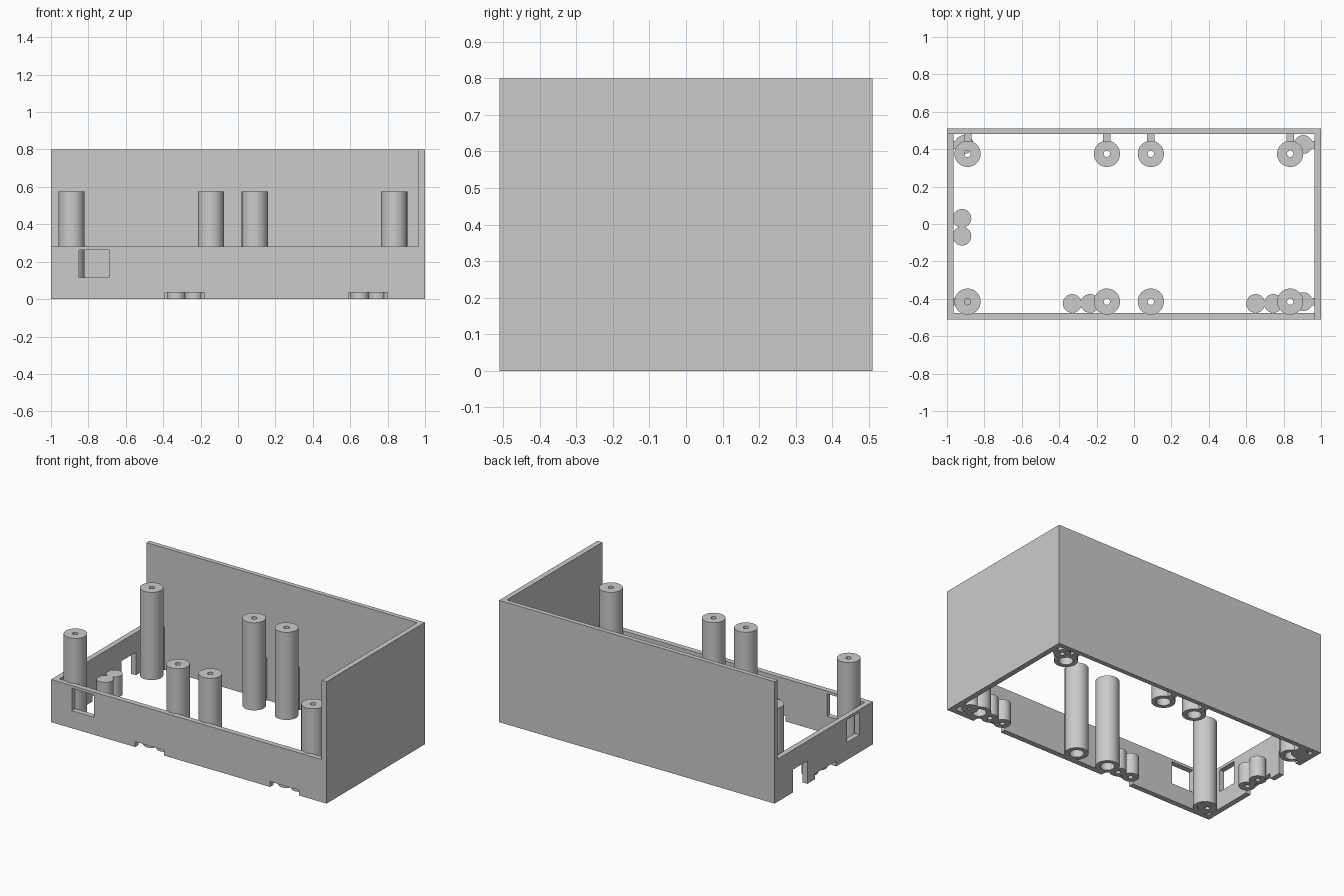
import bpy
import bmesh
from math import tau
from mathutils import Vector

cube = bpy.data.objects.get("Cube")
if cube:
    bpy.data.objects.remove(cube, do_unlink=True)

grey = bpy.data.materials.new("plain grey plastic")
grey.use_nodes = True
grey.diffuse_color = (0.6, 0.6, 0.6, 1)
grey.node_tree.nodes["Principled BSDF"].inputs["Base Color"].default_value = (0.6, 0.6, 0.6, 1)

# Main dimensions
W, D = 1.0, 0.51            # half width and half depth
TALL, LOW = 0.8, 0.28       # wall heights
THICK = 0.035
IN_X, IN_Y = W - THICK, D - THICK
POST_H, STUD_H = 0.575, 0.135


def add_object(name, bm):
    bmesh.ops.recalc_face_normals(bm, faces=bm.faces)
    mesh = bpy.data.meshes.new(name)
    bm.to_mesh(mesh)
    bm.free()
    mesh.materials.append(grey)
    obj = bpy.data.objects.new(name, mesh)
    bpy.context.collection.objects.link(obj)
    return obj


def box(name, x, y, z):
    bm = bmesh.new()
    bmesh.ops.create_cube(bm, size=1)
    for v in bm.verts:
        v.co = Vector([(lo + hi) / 2 + c * (hi - lo) for c, (lo, hi) in zip(v.co, (x, y, z))])
    return add_object(name, bm)


def lathe(name, profile, x, y, closed):
    bm = bmesh.new()
    verts = [bm.verts.new((r, 0, z)) for r, z in profile]
    pairs = list(zip(verts, verts[1:]))
    if closed:
        pairs.append((verts[-1], verts[0]))
    edges = [bm.edges.new(p) for p in pairs]
    bmesh.ops.spin(bm, geom=verts + edges, cent=(0, 0, 0), axis=(0, 0, 1),
                   angle=tau, steps=48, use_duplicate=False)
    bmesh.ops.remove_doubles(bm, verts=bm.verts, dist=0.0005)
    obj = add_object(name, bm)
    obj.location = (x, y, 0)
    bpy.ops.object.select_all(action="DESELECT")
    obj.select_set(True)
    bpy.context.view_layer.objects.active = obj
    bpy.ops.object.shade_smooth_by_angle()
    return obj


def cut(obj, openings):
    """Cut box-shaped openings through a wall and discard the cutters."""
    cutters = []
    for i, ranges in enumerate(openings):
        cutter = box(f"opening_cutter_{i}", *ranges)
        cutter.hide_render = True
        mod = obj.modifiers.new("opening", "BOOLEAN")
        mod.operation = "DIFFERENCE"
        mod.solver = "EXACT"
        mod.object = cutter
        cutters.append(cutter)
    bpy.context.view_layer.update()
    graph = bpy.context.evaluated_depsgraph_get()
    result = bpy.data.meshes.new_from_object(obj.evaluated_get(graph))
    obj.modifiers.clear()
    obj.data = result
    for cutter in cutters:
        bpy.data.objects.remove(cutter, do_unlink=True)


# Walls: tall back and one tall end, low front and other end
box("back_wall", (-W, W), (IN_Y + 0.005, D), (0, TALL))
box("tall_end_wall", (IN_X, W), (-D, IN_Y + 0.005), (0, TALL))
front = box("low_front_wall", (-W, IN_X), (-D, -IN_Y), (0, LOW))
end = box("low_end_wall", (-W, -IN_X), (-IN_Y, IN_Y + 0.005), (0, LOW))

# Windows, and notches open at the bottom edge
through_front = (-D - 0.1, -IN_Y + 0.1)
through_end = (-W - 0.1, -IN_X + 0.1)
window_z, notch_z = (0.115, 0.262), (-0.1, 0.035)
cut(front, [((-0.85, -0.69), through_front, window_z),
            ((-0.39, -0.18), through_front, notch_z),
            ((0.59, 0.80), through_front, notch_z)])
cut(end, [(through_end, (-0.37, -0.24), window_z),
          (through_end, (-0.13, 0.09), notch_z),
          (through_end, (0.17, 0.32), (-0.1, 0.15))])

# Hollow screw posts, counterbored from below
post = [(0.07, 0), (0.07, POST_H), (0.017, POST_H), (0.017, 0.3), (0.042, 0.3), (0.042, 0)]
for i, x in enumerate((-0.89, -0.145, 0.09, 0.835)):
    lathe(f"front_post_{i}", post, x, -0.415, True)
    lathe(f"back_post_{i}", post, x, 0.375, True)
    box(f"back_post_rib_{i}", (x - 0.02, x + 0.02), (0.435, 0.485), (0, LOW))

# Short studs with a blind hole underneath: pairs at the notches, singles in the corners
stud = [(0, STUD_H), (0.05, STUD_H), (0.05, 0), (0.015, 0), (0.015, 0.1), (0, 0.1)]
spots = {
    "front_stud": [(-0.33, -0.425), (-0.235, -0.425), (0.65, -0.425), (0.745, -0.425)],
    "end_stud": [(-0.92, 0.03), (-0.92, -0.065)],
    "corner_stud": [(-0.908, 0.425), (-0.908, -0.415), (0.905, 0.425), (0.905, -0.415)],
}
for name, places in spots.items():
    for i, (x, y) in enumerate(places):
        lathe(f"{name}_{i}", stud, x, y, False)

# Small webs tying the corner studs to the end walls
for i, (x, y) in enumerate(spots["corner_stud"]):
    span = (0.945, 0.97) if x > 0 else (-0.97, -0.945)
    box(f"corner_web_{i}", span, (y - 0.02, y + 0.02), (0, STUD_H))
